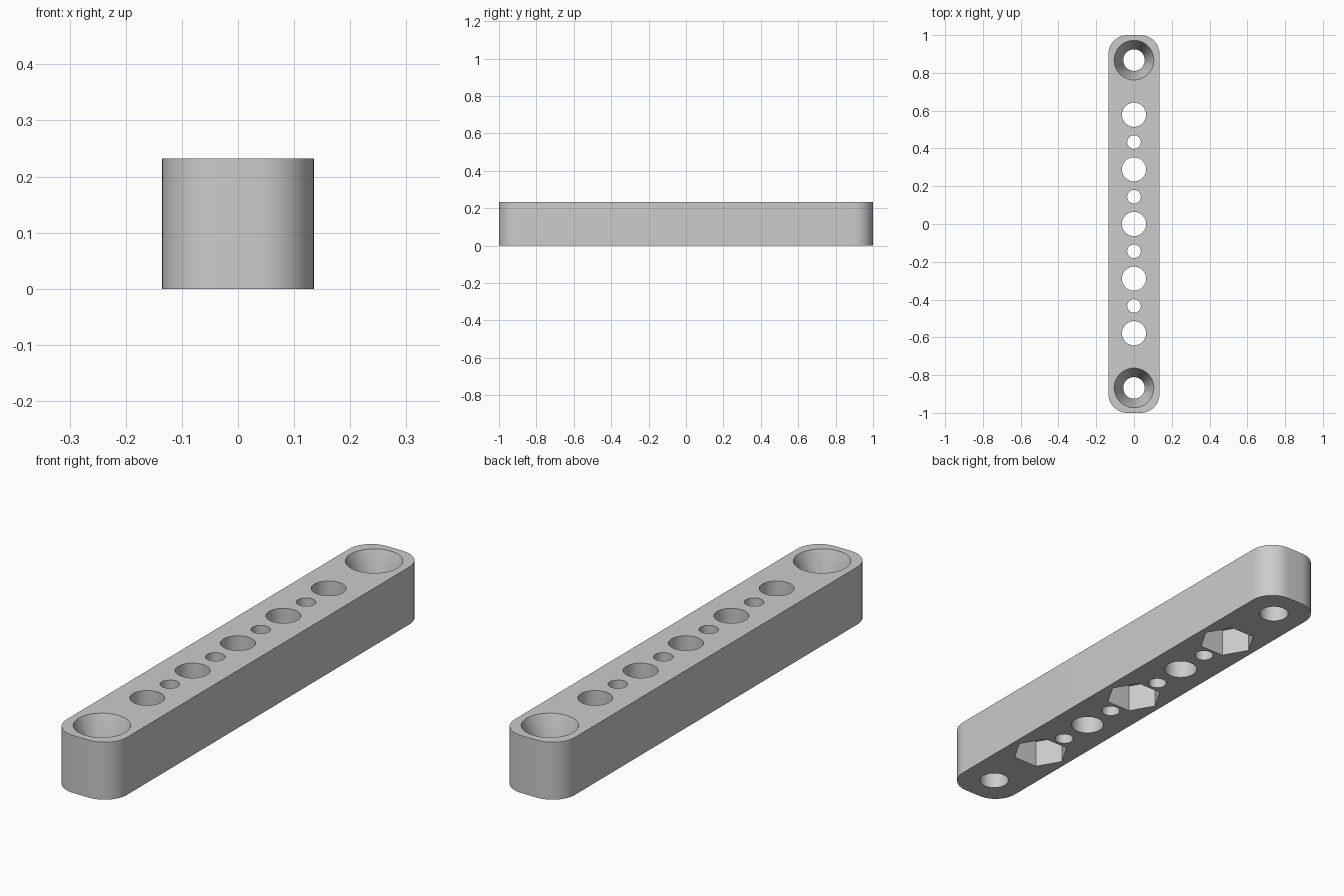
import bpy
import math

if "Cube" in bpy.data.objects:
    bpy.data.objects.remove(bpy.data.objects["Cube"], do_unlink=True)

WIDTH, LENGTH, HEIGHT, CORNER = 0.27, 2.0, 0.232, 0.1
PITCH = 0.1446          # spacing of the row of holes
NUT_DEPTH = 0.113
SINK_DEPTH = 0.13

grey = bpy.data.materials.new("light grey plastic")
grey.use_nodes = True
grey.diffuse_color = (0.6, 0.6, 0.6, 1)
grey.node_tree.nodes["Principled BSDF"].inputs["Base Color"].default_value = (0.6, 0.6, 0.6, 1)


def apply_modifier(obj, mod):
    bpy.context.view_layer.objects.active = obj
    bpy.ops.object.modifier_apply(modifier=mod.name)


def cutter(y, r_low, r_high, z_low, z_high, sides=48):
    bpy.ops.mesh.primitive_cone_add(
        vertices=sides, radius1=r_low, radius2=r_high, depth=z_high - z_low,
        location=(0, y, (z_low + z_high) / 2))
    return bpy.context.object


def cut(target, tool):
    mod = target.modifiers.new("cut", 'BOOLEAN')
    mod.operation = 'DIFFERENCE'
    mod.solver = 'EXACT'
    mod.object = tool
    apply_modifier(target, mod)
    bpy.data.objects.remove(tool, do_unlink=True)


# Bar with rounded vertical corners
bpy.ops.mesh.primitive_cube_add(size=1, location=(0, 0, HEIGHT / 2))
bar = bpy.context.object
bar.name = "connector_bar"
bar.scale = (WIDTH, LENGTH, HEIGHT)
bpy.ops.object.transform_apply(location=True, rotation=False, scale=True)
weights = bar.data.attributes.new("bevel_weight_edge", 'FLOAT', 'EDGE')
for edge in bar.data.edges:
    a, b = (bar.data.vertices[i].co for i in edge.vertices)
    weights.data[edge.index].value = 1.0 if abs(a.z - b.z) > 0.1 else 0.0
bevel = bar.modifiers.new("corners", 'BEVEL')
bevel.limit_method = 'WEIGHT'
bevel.width = CORNER
bevel.segments = 12
apply_modifier(bar, bevel)

# Row of alternating large and small through holes
for i in range(-4, 5):
    radius = 0.064 if i % 2 == 0 else 0.036
    cut(bar, cutter(i * PITCH, radius, radius, -0.1, HEIGHT + 0.1))

# Hexagonal nut pockets in the underside, corners towards the long sides
for i in (-4, 0, 4):
    pocket = cutter(i * PITCH, 0.11, 0.11, -0.1, NUT_DEPTH, sides=6)
    pocket.rotation_euler.z = math.radians(90)
    cut(bar, pocket)

# Countersunk screw holes at both ends
for i in (-6, 6):
    y = i * PITCH
    cut(bar, cutter(y, 0.057, 0.057, -0.1, HEIGHT + 0.1))
    slope = (0.105 - 0.057) / SINK_DEPTH
    cut(bar, cutter(y, 0.057 - slope * 0.02, 0.105 + slope * 0.02,
                    HEIGHT - SINK_DEPTH - 0.02, HEIGHT + 0.02))

bar.data.materials.clear()
bar.data.materials.append(grey)
bpy.ops.object.select_all(action='DESELECT')
bar.select_set(True)
bpy.context.view_layer.objects.active = bar
bpy.ops.object.shade_smooth_by_angle(angle=math.radians(30))
